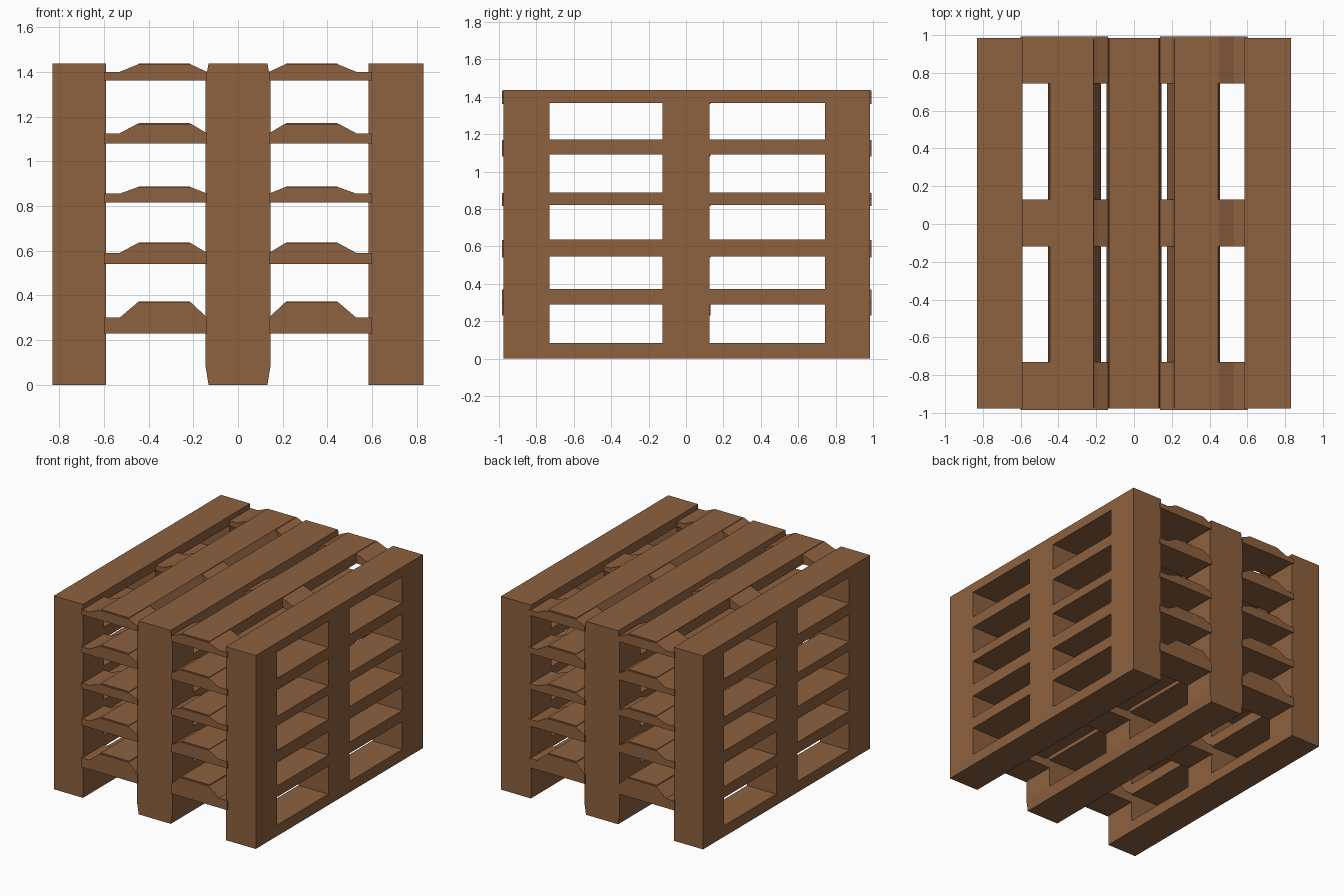
import bpy, bmesh

if "Cube" in bpy.data.objects:
    bpy.data.objects.remove(bpy.data.objects["Cube"])

wood = bpy.data.materials.new("wood")
wood.diffuse_color = (0.27, 0.12, 0.05, 1)
wood.use_nodes = True
wood.node_tree.nodes["Principled BSDF"].inputs["Base Color"].default_value = wood.diffuse_color

# Deck levels: cross board underside, shoulder height, plank underside, plank top
LEVELS = [(0.23, 0.30, 0.29, 0.372), (0.54, 0.59, 0.545, 0.637),
          (0.815, 0.855, 0.82, 0.888), (1.08, 1.125, 1.09, 1.172),
          (1.362, 1.40, 1.366, 1.437)]
Y_CUTS = [-0.977, -0.73, -0.125, 0.125, 0.742, 0.985]
Z_CUTS = [0, 0.082] + [z for lv in LEVELS for z in lv[2:]]


def finish(name, bm):
    bmesh.ops.recalc_face_normals(bm, faces=bm.faces)
    me = bpy.data.meshes.new(name)
    bm.to_mesh(me)
    bm.free()
    me.materials.append(wood)
    ob = bpy.data.objects.new(name, me)
    bpy.context.collection.objects.link(ob)
    return ob


def block_frame(name, x0, x1, in0, in1):
    """Stacked blocks and rails: a pierced wall; in0/in1 inset the sides at top and bottom."""
    bm = bmesh.new()
    ny, nz = len(Y_CUTS) - 1, len(Z_CUTS) - 1
    grid = {}
    for j, y in enumerate(Y_CUTS):
        for k, z in enumerate(Z_CUTS):
            end = k in (0, nz)
            grid[0, j, k] = bm.verts.new((x0 + in0 * end, y, z))
            grid[1, j, k] = bm.verts.new((x1 - in1 * end, y, z))

    def solid(j, k):
        return 0 <= j < ny and 0 <= k < nz and (j % 2 == 0 or k % 2 == 0)

    for j in range(ny):
        for k in range(nz):
            if not solid(j, k):
                continue
            loop = [(j, k), (j + 1, k), (j + 1, k + 1), (j, k + 1)]
            for s in (0, 1):
                bm.faces.new([grid[s, a, b] for a, b in loop])
            for i, (dj, dk) in enumerate([(0, -1), (1, 0), (0, 1), (-1, 0)]):
                if not solid(j + dj, k + dk):
                    p, q = loop[i], loop[(i + 1) % 4]
                    bm.faces.new([grid[0, *p], grid[0, *q], grid[1, *q], grid[1, *p]])
    return finish(name, bm)


def bar(name, profile, y0, y1):
    """Extrude an x-z profile along y."""
    bm = bmesh.new()
    a = [bm.verts.new((x, y0, z)) for x, z in profile]
    b = [bm.verts.new((x, y1, z)) for x, z in profile]
    bm.faces.new(a)
    bm.faces.new(b)
    n = len(a)
    for i in range(n):
        bm.faces.new([a[i], a[(i + 1) % n], b[(i + 1) % n], b[i]])
    return finish(name, bm)


# Three pierced walls of blocks
block_frame("left_block_frame", -0.83, -0.59, 0, 0)
block_frame("centre_block_frame", -0.145, 0.145, 0.013, 0.013)
block_frame("right_block_frame", 0.585, 0.83, 0, 0)

for n, (zb, zs, pb, pt) in enumerate(LEVELS, 1):
    for side, s in (("left", -1), ("right", 1)):
        # Deck plank between the walls
        plank = [(0.175, pb), (0.215, pt), (0.445, pt), (0.455, pb)]
        bar(f"{side}_deck_plank_{n}", [(s * x, z) for x, z in plank], -0.972, 0.98)
        # Cross boards, humped under the plank
        hump = pt - 0.004
        cross = [(0.138, zb), (0.138, zs), (0.21, hump), (0.45, hump),
                 (0.53, zs), (0.6, zs), (0.6, zb)]
        for place, y0, y1 in (("front", -0.985, -0.73), ("middle", -0.12, 0.13),
                              ("back", 0.745, 0.992)):
            bar(f"{side}_{place}_cross_board_{n}", [(s * x, z) for x, z in cross], y0, y1)
